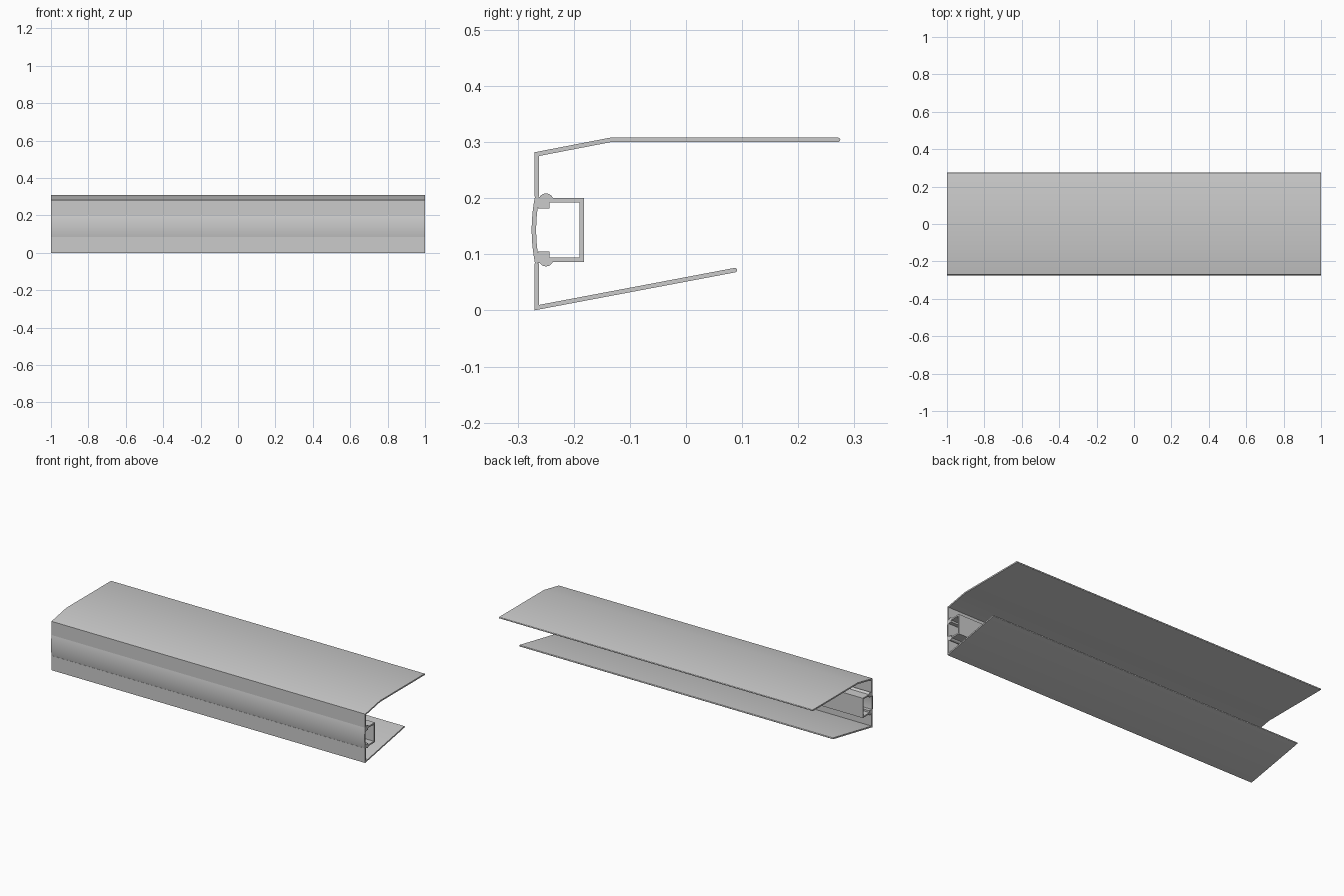
import bpy, bmesh, math
from mathutils import Vector

if "Cube" in bpy.data.objects:
    bpy.data.objects.remove(bpy.data.objects["Cube"])

LENGTH = 2.0
T = 0.008      # sheet thickness
MID = 0.1435   # height of the clip's mirror line


def extrude(name, outline):
    """Extrude a closed (y, z) outline along x, centred on x = 0."""
    bm = bmesh.new()
    face = bm.faces.new([bm.verts.new((-LENGTH / 2, y, z)) for y, z in outline])
    ext = bmesh.ops.extrude_face_region(bm, geom=[face], use_keep_orig=True)
    moved = [g for g in ext["geom"] if isinstance(g, bmesh.types.BMVert)]
    bmesh.ops.translate(bm, verts=moved, vec=(LENGTH, 0, 0))
    bmesh.ops.recalc_face_normals(bm, faces=bm.faces)
    mesh = bpy.data.meshes.new(name)
    bm.to_mesh(mesh)
    bm.free()
    ob = bpy.data.objects.new(name, mesh)
    bpy.context.collection.objects.link(ob)
    bpy.ops.object.select_all(action='DESELECT')
    ob.select_set(True)
    bpy.context.view_layer.objects.active = ob
    bpy.ops.object.shade_smooth_by_angle(angle=math.radians(25))
    return ob


def strip(path, round_end=False):
    """Outline of a sheet of thickness T along a centre line, with mitred bends."""
    pts = [Vector(p) for p in path]
    dirs = [(b - a).normalized() for a, b in zip(pts, pts[1:])]
    left, right = [], []
    for i, p in enumerate(pts):
        d0, d1 = dirs[max(i - 1, 0)], dirs[min(i, len(dirs) - 1)]
        n0, n1 = Vector((-d0.y, d0.x)), Vector((-d1.y, d1.x))
        off = (n0 + n1) * (T / 2 / (1 + n0.dot(n1)))
        left.append(p + off)
        right.append(p - off)
    tip = []
    if round_end:
        d = dirs[-1]
        n = Vector((-d.y, d.x))
        end = pts[-1] - d * T / 2
        left.pop()
        right.pop()
        tip = [end + (n * math.cos(a) + d * math.sin(a)) * T / 2
               for a in (math.pi * k / 6 for k in range(7))]
    return left + tip + right[::-1]


def arc(cy, cz, r, a0, a1, n):
    return [(cy + r * math.cos(a), cz + r * math.sin(a))
            for a in (math.radians(a0 + (a1 - a0) * k / n) for k in range(n + 1))]


def flip(outline):
    return [(y, 2 * MID - z) for y, z in outline]


# Upper and lower sheets: front wall bent back into a flange
extrude("upper_sheet", strip([(-0.266, 0.203), (-0.266, 0.2785),
                              (-0.134, 0.304), (0.275, 0.304)], True))
extrude("lower_sheet", strip([(-0.266, 0.084), (-0.266, 0.005),
                              (0.091, 0.0725)], True))

# Bowed front panel between the walls
half, bow = 0.0595, 0.006
r = (half ** 2 + bow ** 2) / (2 * bow)
a = math.degrees(math.asin(half / r))
extrude("bowed_front_panel", strip(arc(-0.271 + r, MID, r, 180 - a, 180 + a, 16)))

# U-shaped channel behind the panel
extrude("inner_channel", strip([(-0.243, 0.1965), (-0.186, 0.1965),
                                (-0.186, 2 * MID - 0.1965), (-0.243, 2 * MID - 0.1965)]))

# Rounded clip beads with square hooks, mirrored top and bottom
bead = (arc(-0.2495, 0.195, 0.0135, -10, 190, 16)
        + [(-0.264, 0.1925), (-0.264, 0.182), (-0.243, 0.182), (-0.243, 0.1925)])
extrude("upper_clip", bead)
extrude("lower_clip", flip(bead))
